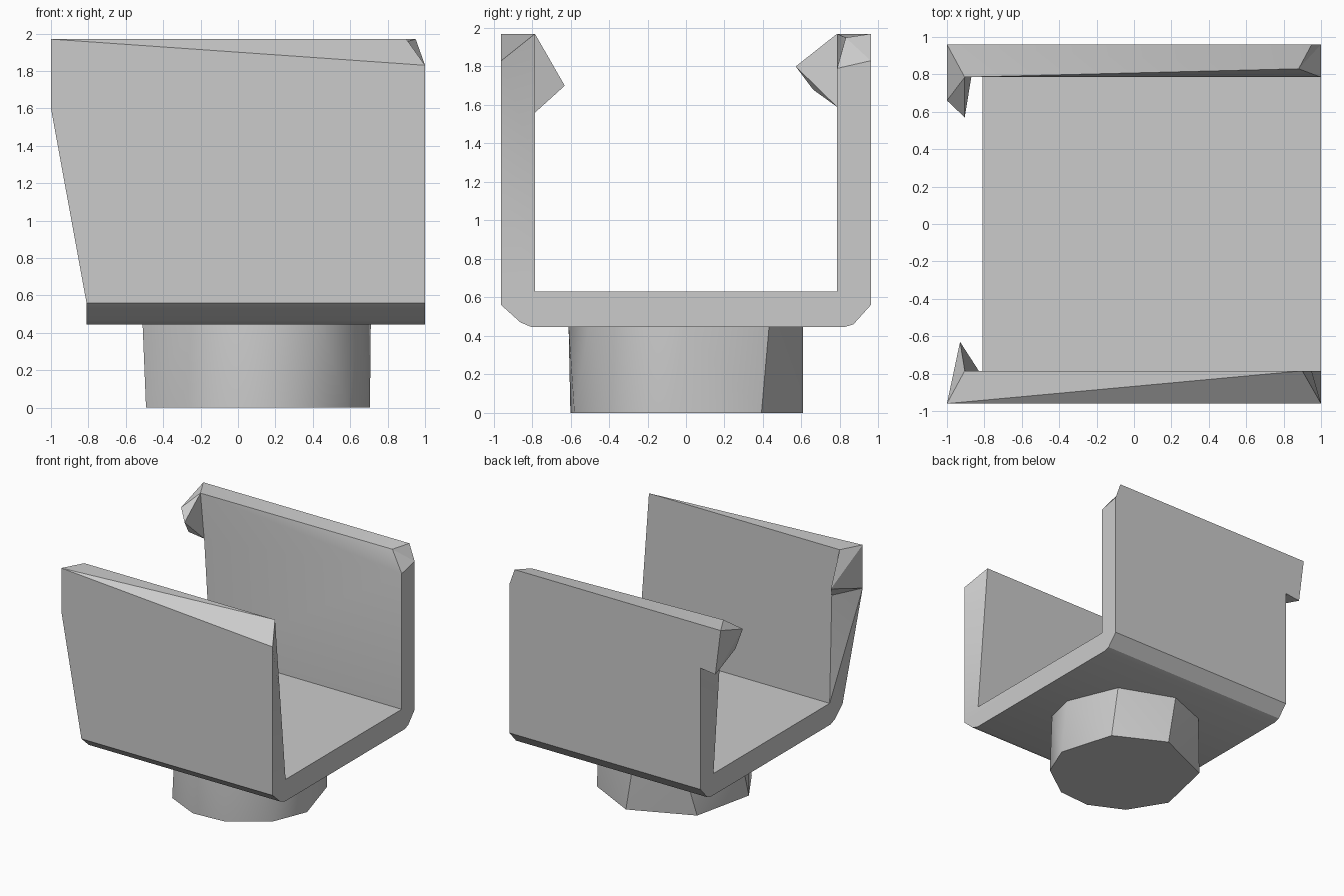
import bpy, bmesh
from math import sin, cos, radians

default = bpy.data.objects.get("Cube")
if default:
    bpy.data.objects.remove(default, do_unlink=True)

GREY = (0.6, 0.6, 0.6, 1)
grey = bpy.data.materials.new("plain grey")
grey.use_nodes = True
grey.diffuse_color = GREY
grey.node_tree.nodes["Principled BSDF"].inputs["Base Color"].default_value = GREY


def finish(name, bm, angle):
    """Merge coplanar triangles and turn the bmesh into a shaded object."""
    bmesh.ops.dissolve_limit(bm, angle_limit=radians(0.5),
                             verts=bm.verts[:], edges=bm.edges[:])
    bmesh.ops.recalc_face_normals(bm, faces=bm.faces[:])
    mesh = bpy.data.meshes.new(name)
    bm.to_mesh(mesh)
    bm.free()
    mesh.materials.append(grey)
    obj = bpy.data.objects.new(name, mesh)
    bpy.context.collection.objects.link(obj)
    bpy.ops.object.select_all(action='DESELECT')
    obj.select_set(True)
    bpy.context.view_layer.objects.active = obj
    bpy.ops.object.shade_smooth_by_angle(angle=radians(angle))


def hull(name, points, angle=5):
    """Convex solid around a few points."""
    bm = bmesh.new()
    for p in points:
        bm.verts.new(p)
    res = bmesh.ops.convex_hull(bm, input=bm.verts[:])
    loose = [v for v in res["geom_interior"] if isinstance(v, bmesh.types.BMVert)]
    bmesh.ops.delete(bm, geom=loose, context='VERTS')
    finish(name, bm, angle)


# Channel section, from the front wall's top, under the floor, and back
OUT, INN, TOP, END, FLOOR = 0.96, 0.785, 1.97, -0.81, 0.63
under = [(-OUT, 0.56), (-0.86, 0.47), (-0.8, 0.445),
         (0.82, 0.445), (0.87, 0.46), (OUT, 0.56)]
inside = [(INN, FLOOR), (-INN, FLOOR)]

left = [(-1, -OUT, TOP), (-1, -OUT, 1.6)]
left += [(END, y, z) for y, z in under]
left += [(END, OUT, 1.6), (-0.95, OUT, 1.58), (-1, OUT, TOP),
         (-0.905, INN, TOP), (-0.87, INN, 1.59)]
left += [(END, y, z) for y, z in inside]
left += [(-0.83, -INN, 1.56), (-0.905, -INN, TOP)]

right = [(1, -OUT, 1.83), (1, -OUT, 1.2)]
right += [(1, y, z) for y, z in under]
right += [(1, OUT, 1.2), (1, OUT, 1.83), (0.95, OUT, TOP),
          (0.88, 0.83, 1.95), (1, INN, 1.79)]
right += [(1, y, z) for y, z in inside]
right += [(0.95, -INN, 1.3), (0.9, -INN, TOP)]

# Channel body: skin between both ends, then close each end in strips
bm = bmesh.new()
a = [bm.verts.new(p) for p in left]
b = [bm.verts.new(p) for p in right]
n = len(a)
for i in range(n):
    j = (i + 1) % n
    if j == 0:
        tris = (a[i], a[j], b[i]), (a[j], b[j], b[i])
    else:
        tris = (a[i], a[j], b[j]), (a[i], b[j], b[i])
    for t in tris:
        bm.faces.new(t)
strips = [(0, 1, 15, 16), (1, 2, 14, 15), (2, 3, 4, 14), (4, 5, 13, 14),
          (5, 6, 7, 13), (7, 8, 12, 13), (8, 9, 12), (9, 10, 11, 12)]
for ring in (a, b):
    for s in strips:
        bm.faces.new([ring[k] for k in s])
bmesh.ops.triangulate(bm, faces=[f for f in bm.faces if len(f.verts) > 3])
finish("channel_body", bm, 25)

# Inward hooks at the open end of each wall
hull("front_hook", [left[k] for k in (0, 1, 15, 16)] + [(-0.93, -0.63, 1.7)])
hull("back_hook", [left[k] for k in (9, 10, 11, 12)]
     + [(-1, 0.66, 1.87), (-0.905, 0.57, 1.8), (-0.93, 0.66, 1.68)])

# Round mounting stud under the floor, with slightly twisted facets
low = (-7, 40, 86, 141, 194, 229, 260, 288, 323)
high = (0, 45, 93, 130, 180, 235, 270, 304, 334)
hull("mounting_stud",
     [(0.1 + 0.61 * cos(radians(t)), 0.61 * sin(radians(t)), z)
      for ring, z in ((low, 0), (high, 0.445)) for t in ring], 35)
